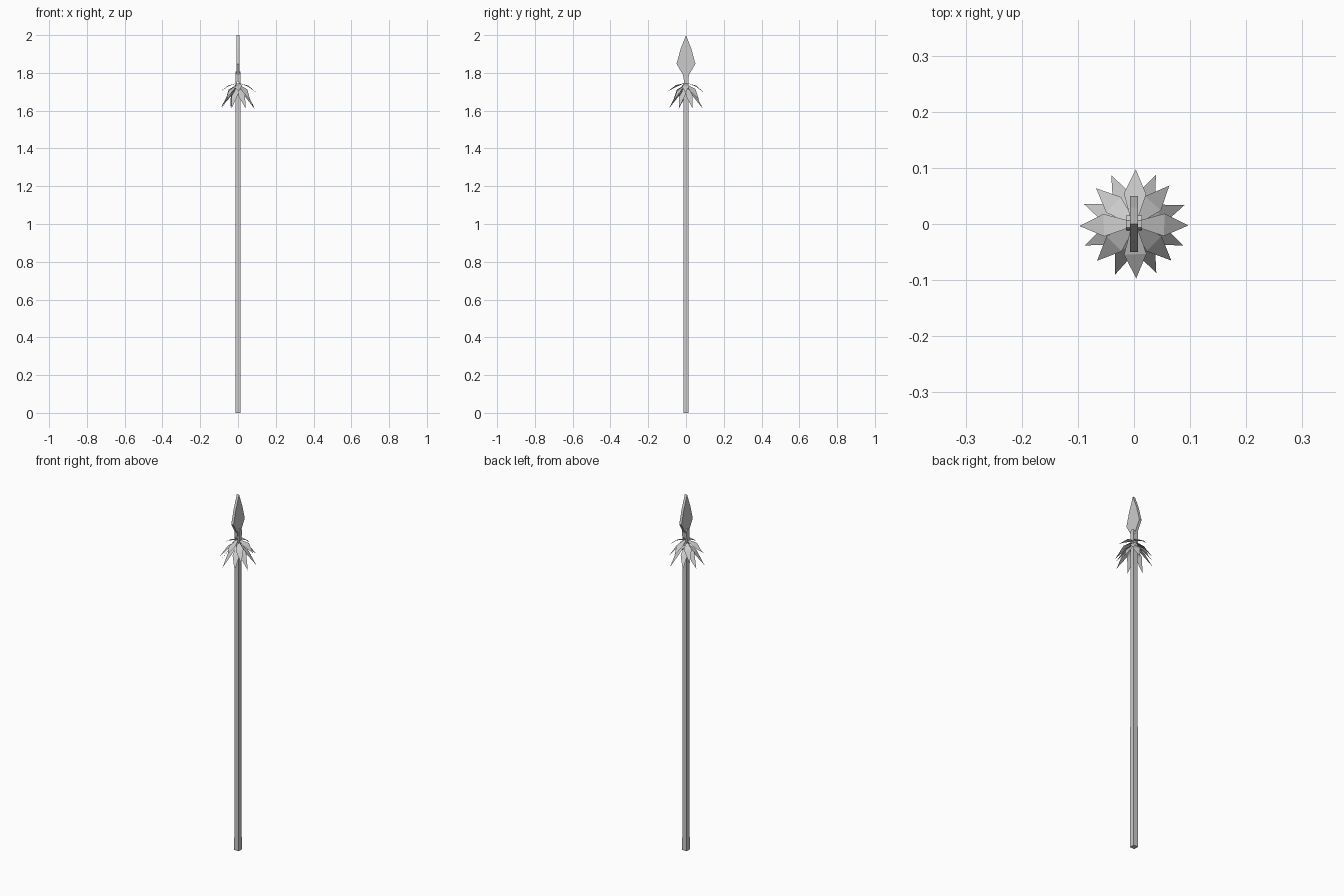
import bpy, bmesh, math, random
from mathutils import Vector, Matrix

if "Cube" in bpy.data.objects:
    bpy.data.objects.remove(bpy.data.objects["Cube"])

random.seed(4)


def make_object(name, bm):
    bmesh.ops.recalc_face_normals(bm, faces=bm.faces)
    mesh = bpy.data.meshes.new(name)
    bm.to_mesh(mesh)
    bm.free()
    ob = bpy.data.objects.new(name, mesh)
    bpy.context.collection.objects.link(ob)
    return ob


def extrude_x(name, outline, x0, x1):
    """Extrude a (y, z) outline from x0 to x1."""
    bm = bmesh.new()
    face = bm.faces.new([bm.verts.new((x0, y, z)) for y, z in outline])
    ext = bmesh.ops.extrude_face_region(bm, geom=[face])
    verts = [g for g in ext["geom"] if isinstance(g, bmesh.types.BMVert)]
    bmesh.ops.translate(bm, verts=verts, vec=(x1 - x0, 0, 0))
    return make_object(name, bm)


# Shaft: square pole, slightly slimmer toward the top
bm = bmesh.new()
bmesh.ops.create_cone(bm, cap_ends=True, segments=4, radius1=0.0138 * math.sqrt(2),
                      radius2=0.0122 * math.sqrt(2), depth=1.745,
                      matrix=Matrix.Translation((0, 0, 0.8725)) @ Matrix.Rotation(math.pi / 4, 4, 'Z'))
make_object("shaft", bm)

# Split end of the shaft gripping the blade
prong = [(-0.012, 1.74), (0.012, 1.74), (0.015, 1.80), (0.006, 1.808),
         (-0.006, 1.808), (-0.011, 1.80)]
for side, name in ((-1, "left_prong"), (1, "right_prong")):
    extrude_x(name, prong, side * 0.006, side * 0.014)

# Blade: flat leaf-shaped plate
half = [(0.010, 1.755), (0.016, 1.79), (0.050, 1.848), (0.029, 1.925)]
blade = half + [(0, 2.0)] + [(-y, z) for y, z in reversed(half)]
extrude_x("blade", blade, -0.007, 0.007)

# Feathers: drooping bent kites in three tiers, each twisted a little
# tier: (base z, middle radius, middle z, tip radius, tip z, half width)
high = (1.745, 0.054, 1.730, 0.097, 1.697, 0.020)
middle = (1.735, 0.050, 1.708, 0.093, 1.655, 0.019)
low = (1.720, 0.048, 1.682, 0.096, 1.615, 0.019)
bm = bmesh.new()
for i in range(16):
    zb, rm, zm, rt, zt, w = (high, low, middle, low)[i % 4]
    turn = Matrix.Rotation(2 * math.pi * i / 16 + random.uniform(-0.05, 0.05), 4, 'Z')
    tilt = random.uniform(0.002, 0.008)
    drop = random.uniform(-0.006, 0.006)

    def vert(r, t, z):
        return bm.verts.new(turn @ Vector((r, t, z)))

    roots = [vert(0.008, s * 0.006, zb) for s in (-1, 1)]
    edges = [vert(rm, s * w, zm + s * tilt) for s in (-1, 1)]
    tip = vert(rt, 0, zt + drop)
    bm.faces.new((roots[0], roots[1], edges[1], edges[0]))
    bm.faces.new((edges[0], edges[1], tip))
make_object("feathers", bm)
